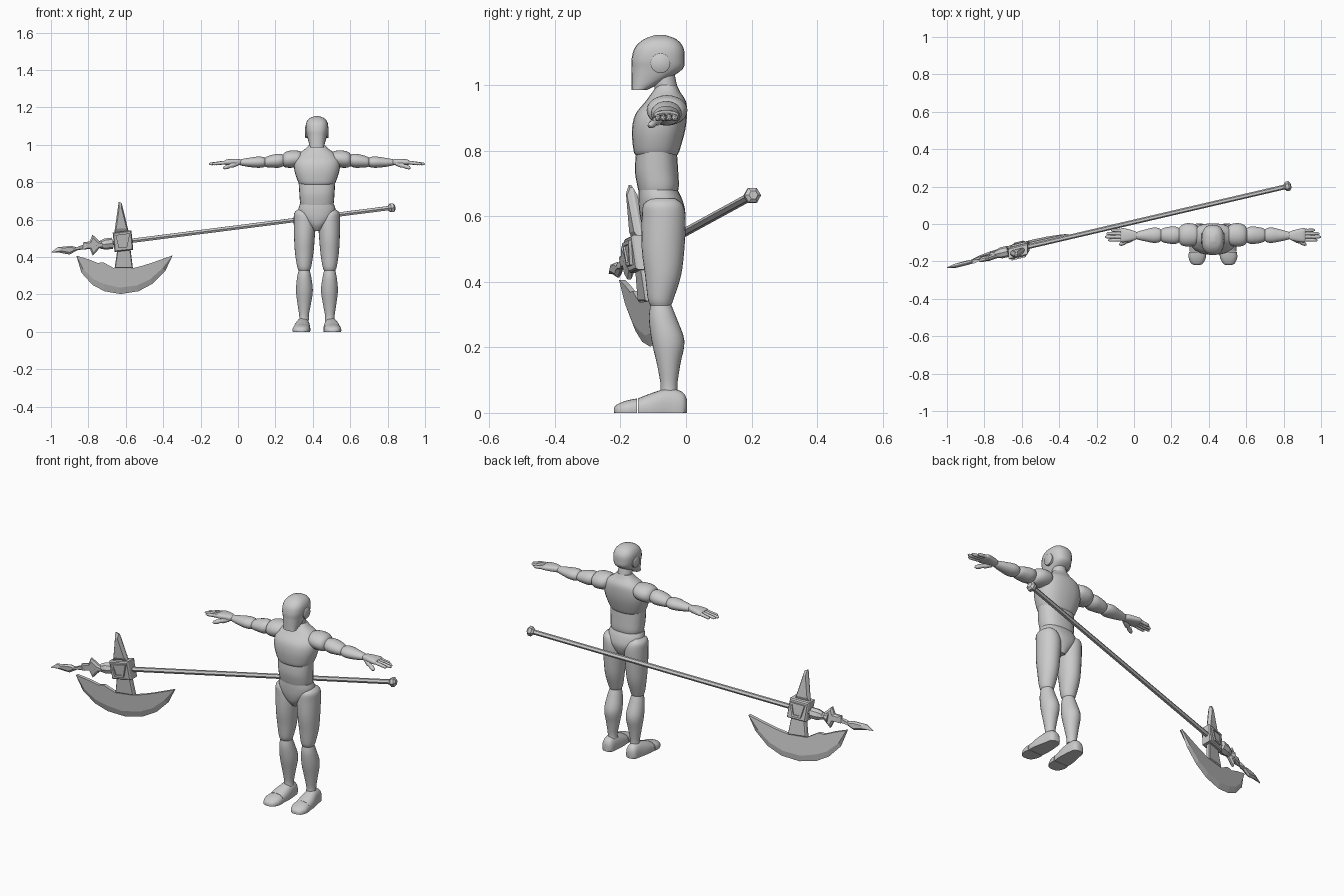
import bpy
from math import cos, sin, pi, copysign
from mathutils import Vector

cube = bpy.data.objects.get("Cube")
if cube:
    bpy.data.objects.remove(cube)

grey = bpy.data.materials.new("plain grey")
grey.use_nodes = True
colour = (.6, .6, .6, 1)
grey.diffuse_color = colour
grey.node_tree.nodes["Principled BSDF"].inputs["Base Color"].default_value = colour

MID = .422  # middle of the figure in x


def make(name, verts, faces, smooth=True):
    mesh = bpy.data.meshes.new(name)
    mesh.from_pydata([tuple(v) for v in verts], [], faces)
    mesh.materials.append(grey)
    obj = bpy.data.objects.new(name, mesh)
    bpy.context.collection.objects.link(obj)
    bpy.ops.object.select_all(action='DESELECT')
    obj.select_set(True)
    bpy.context.view_layer.objects.active = obj
    bpy.ops.object.mode_set(mode='EDIT')
    bpy.ops.mesh.select_all(action='SELECT')
    bpy.ops.mesh.normals_make_consistent(inside=False)
    bpy.ops.object.mode_set(mode='OBJECT')
    if smooth:
        bpy.ops.object.shade_smooth_by_angle(angle=pi / 4)
    return obj


def skin(rings):
    """Join equal rings of points into a closed tube."""
    n = len(rings[0])
    faces = [(r * n + i, r * n + (i + 1) % n, (r + 1) * n + (i + 1) % n, (r + 1) * n + i)
             for r in range(len(rings) - 1) for i in range(n)]
    faces += [tuple(range(n)), tuple(range((len(rings) - 1) * n, len(rings) * n))]
    return [p for ring in rings for p in ring], faces


def refine(rows, steps=4):
    """Smooth curve through the section rows."""
    pts = [rows[0]] + list(rows) + [rows[-1]]
    out = []
    for a, b, c, d in zip(pts, pts[1:], pts[2:], pts[3:]):
        for k in range(steps):
            t = k / steps
            out.append([q + t / 2 * (r - p + t * (2 * p - 5 * q + 4 * r - s + t * (3 * (q - r) + s - p)))
                        for p, q, r, s in zip(a, b, c, d)])
    return out + [list(rows[-1])]


def loft(name, rows, axis="z", power=2.0, floor=False, side=1):
    """Rows hold: position along axis, two centre values, two radii."""
    rings = []
    for t, u, v, ru, rv in refine(rows):
        ring = []
        for i in range(24):
            c, s = cos(i * pi / 12), sin(i * pi / 12)
            a = u + ru * copysign(abs(c) ** (2 / power), c)
            b = v + rv * copysign(abs(s) ** (2 / power), s)
            x, y, z = {"z": (a, b, t), "x": (t, a, b), "y": (a, t, b)}[axis]
            ring.append((MID + side * x, y, max(z, 0) if floor else z))
        rings.append(ring)
    return make(name, *skin(rings))


def rod(name, start, end, radii, sides=12, smooth=True, turn=0.0):
    """Straight round part with radii spread evenly or given as (place, radius)."""
    start, end = Vector(start), Vector(end)
    d = (end - start).normalized()
    p = d.cross(Vector((0, 0, 1)) if abs(d.z) < .9 else Vector((0, 1, 0))).normalized()
    q = p.cross(d)
    rings = [[start.lerp(end, t) + r * (p * cos(turn + 2 * pi * i / sides) + q * sin(turn + 2 * pi * i / sides))
              for i in range(sides)] for t, r in radii]
    return make(name, *skin(rings), smooth)


# Trunk and head
loft("chest", [(.785, 0, -.09, .085, .062), (.8, 0, -.09, .1, .07), (.86, 0, -.084, .12, .081),
               (.91, 0, -.076, .122, .079), (.95, 0, -.062, .1, .062), (.98, 0, -.06, .06, .042),
               (1, 0, -.058, .042, .03)], power=2.4)
loft("abdomen", [(.66, 0, -.085, .08, .055), (.69, 0, -.085, .09, .063),
                 (.74, 0, -.09, .094, .066), (.8, 0, -.09, .098, .062)], power=2.4)
loft("pelvis", [(.54, 0, -.07, .02, .04), (.57, 0, -.072, .05, .06), (.61, 0, -.072, .09, .07),
                (.65, 0, -.078, .1, .067), (.68, 0, -.085, .092, .06)], power=2.3)
loft("neck", [(.96, 0, -.055, .04, .036), (1.04, 0, -.07, .036, .034)])
loft("head", [(.985, 0, -.143, .036, .023), (1.02, 0, -.11, .046, .056), (1.05, 0, -.088, .054, .078),
              (1.08, 0, -.085, .06, .081), (1.115, 0, -.082, .058, .074), (1.14, 0, -.079, .042, .05),
              (1.153, 0, -.079, .012, .016)], power=2.5)

for side, label in ((1, "left"), (-1, "right")):
    def part(name, rows, axis="z", **kw):
        return loft(label + "_" + name, rows, axis, side=side, **kw)

    rod(label + "_ear", (MID + side * .045, -.078, 1.067), (MID + side * .063, -.078, 1.067),
        [(0, .03), (.85, .03), (1, .027)], 24)

    # Leg
    part("thigh", [(.655, .085, -.07, .015, .035), (.635, .076, -.07, .045, .06), (.59, .066, -.068, .058, .067),
                   (.5, .067, -.07, .055, .065), (.42, .068, -.07, .049, .055),
                   (.35, .068, -.077, .038, .04), (.328, .068, -.077, .03, .032)])
    part("shin", [(.335, .068, -.077, .028, .03), (.29, .068, -.071, .038, .042), (.22, .067, -.055, .045, .05),
                  (.15, .068, -.053, .036, .036), (.09, .069, -.052, .026, .026), (.06, .069, -.052, .026, .026)])
    part("foot", [(.003, .074, .02, .015, .02), (-.01, .074, .015, .03, .048), (-.05, .075, .01, .037, .065),
                  (-.1, .079, .01, .044, .052), (-.147, .082, .01, .044, .034)], "y", floor=True, power=2.5)
    part("toe_cap", [(-.149, .082, .01, .046, .034), (-.18, .084, .008, .046, .03),
                     (-.21, .085, .006, .032, .02), (-.22, .085, .005, .014, .01)], "y", floor=True, power=2.4)

    # Arm
    part("shoulder", [(.08, -.058, .93, .04, .03), (.1, -.058, .926, .058, .042), (.14, -.058, .923, .062, .046),
                      (.17, -.06, .92, .052, .04), (.185, -.06, .917, .03, .025)], "x")
    part("upper_arm", [(.165, -.06, .918, .03, .025), (.2, -.06, .915, .046, .037), (.24, -.06, .912, .044, .034),
                       (.272, -.06, .908, .035, .027), (.282, -.06, .907, .022, .018)], "x")
    part("forearm", [(.272, -.06, .907, .022, .018), (.285, -.06, .907, .036, .027), (.315, -.06, .907, .041, .03),
                     (.36, -.061, .906, .032, .025), (.4, -.062, .906, .022, .018),
                     (.41, -.062, .906, .018, .015)], "x")
    part("palm", [(.405, -.062, .907, .018, .014), (.43, -.062, .908, .028, .017),
                  (.48, -.06, .907, .038, .015), (.495, -.06, .905, .034, .01)], "x", power=2.6)
    for finger, y, reach in (("index", -.087, .56), ("middle", -.069, .578),
                             ("ring", -.051, .57), ("little", -.033, .545)):
        rod(f"{label}_{finger}_finger", (MID + side * .475, -.06 + (y + .06) * .9, .907),
            (MID + side * reach, y, .897),
            [(0, .009), (.4, .0095), (.47, .008), (.54, .009), (.9, .008), (1, .003)], 10)
    rod(label + "_thumb", (MID + side * .425, -.075, .9), (MID + side * .5, -.112, .875),
        [(0, .012), (.4, .014), (.55, .009), (.7, .012), (.92, .009), (1, .003)], 10)

# Polearm: everything flat lies on one slanted sheet
TIP, END = Vector((-1, -.222, .432)), Vector((.835, .205, .665))


def sheet(x, z, lift=0.0):
    return (x, .08 + .263 * x - .12 * z + lift, z)


def along(t):
    return TIP.lerp(END, t)


rod("shaft", along(.16), along(.99), [(0, .013), (1, .013)], 6, False)
rod("pommel", along(.983), along(1.002), [(0, .015), (.3, .026), (.75, .026), (1, .014)], 6, False)


def slab(name, outline, depth, rim=1.0, inset=1.0):
    """Flat part; rim thins its edge around a thicker inset face."""
    cx = sum(p[0] for p in outline) / len(outline)
    cz = sum(p[1] for p in outline) / len(outline)
    rings = [[sheet(cx + k * (x - cx), cz + k * (z - cz), h) for x, z in outline]
             for k, h in ((inset, -depth), (1, -depth * rim), (1, depth * rim), (inset, depth))]
    return make(name, *skin(rings), smooth=False)


# Axe head block, plates and spike
slab("head_block", [(-.67, .53), (-.57, .543), (-.56, .438), (-.66, .427)], .032, .8, .9)
for lift in (-.036, .036):
    outer = [(-.655, .517), (-.577, .527), (-.593, .452), (-.637, .447)]
    cx, cz = -.616, .487
    rings = [[sheet(cx + k * (x - cx), cz + k * (z - cz), h) for x, z in outer]
             for k, h in ((1, lift * .8), (1, lift * 1.15), (.7, lift * 1.15), (.7, lift))]
    make("head_frame", *skin(rings), smooth=False)
slab("top_spike", [(-.662, .525), (-.638, .695), (-.622, .688), (-.583, .53)], .016, .25, .7)
slab("blade_neck", [(-.645, .44), (-.575, .445), (-.562, .34), (-.66, .34)], .014, .6, .9)

# Crescent blade: cutting edge, bevel line and inner edge
edge = [(-.864, .406), (-.837, .316), (-.778, .251), (-.714, .217), (-.628, .202),
        (-.532, .217), (-.457, .257), (-.388, .327), (-.35, .408)]
inner = [(-.86, .406), (-.8, .388), (-.75, .368), (-.72, .372), (-.66, .338),
         (-.565, .34), (-.505, .355), (-.473, .383), (-.354, .407)]
inner[-2] = (-.458, .37)
rings = []
for (ex, ez), (ix, iz) in zip(edge, inner):
    mx, mz = ex + .25 * (ix - ex), ez + .25 * (iz - ez)
    rings.append([sheet(ex, ez), sheet(mx, mz, .009), sheet(ix, iz, .009),
                  sheet(ix, iz, -.009), sheet(mx, mz, -.009)])
make("crescent_blade", *skin(rings), smooth=False)

# Collars, winged guard and spear point
rod("inner_collar", along(.145), along(.178), [(0, .022), (.4, .03), (1, .03)], 8, False)
rod("outer_collar", along(.128), along(.15), [(0, .024), (.5, .016), (1, .024)], 8, False)
slab("winged_guard", [(-.83, .478), (-.793, .483), (-.778, .52), (-.738, .482), (-.71, .475),
                      (-.71, .452), (-.74, .447), (-.777, .407), (-.792, .444), (-.83, .439)], .014, .4, .7)
slab("spear_point", [(-1, .424), (-.965, .452), (-.89, .46), (-.86, .45), (-.82, .468),
                     (-.82, .442), (-.86, .436), (-.9, .413), (-.965, .425)], .011, .2, .6)
